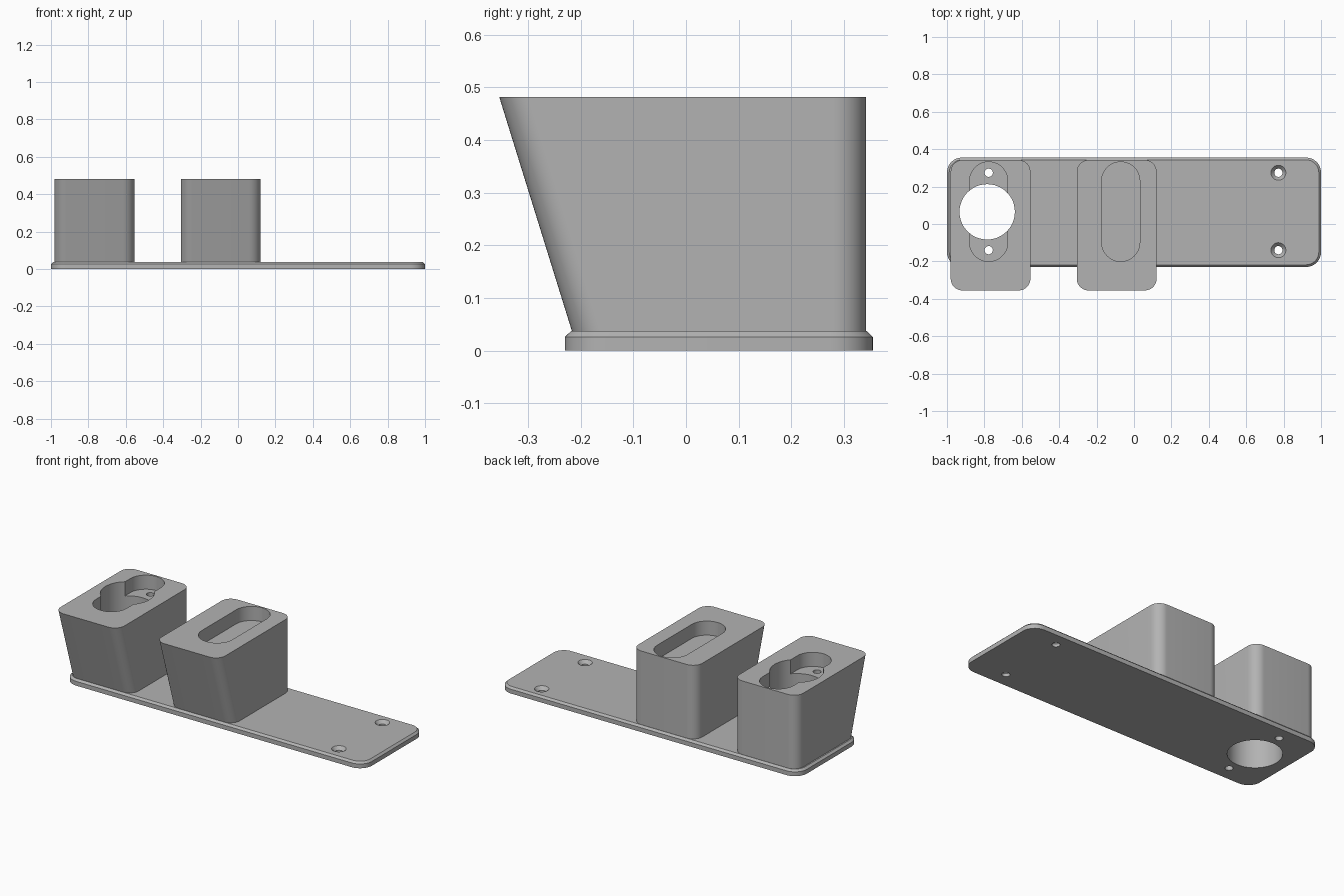
import bpy, bmesh
from math import cos, sin, pi

cube = bpy.data.objects.get("Cube")
if cube:
    bpy.data.objects.remove(cube, do_unlink=True)

grey = bpy.data.materials.new("plain grey")
grey.use_nodes = True
grey.diffuse_color = (0.45, 0.45, 0.45, 1)
grey.node_tree.nodes["Principled BSDF"].inputs["Base Color"].default_value = grey.diffuse_color

PLATE_TOP = 0.0375
BLOCK_TOP = 0.482
FLOOR = BLOCK_TOP - 0.085


def rounded_loop(x0, x1, y0, y1, r, z, steps=12):
    """Rounded rectangle as a ring of points."""
    centres = [(x1 - r, y1 - r), (x0 + r, y1 - r), (x0 + r, y0 + r), (x1 - r, y0 + r)]
    pts = []
    for q, (cx, cy) in enumerate(centres):
        for i in range(steps + 1):
            a = (q + i / steps) * pi / 2
            pts.append((cx + r * cos(a), cy + r * sin(a), z))
    return pts


def loft(name, loops):
    """Closed solid through a stack of matching rings."""
    bm = bmesh.new()
    rings = [[bm.verts.new(p) for p in loop] for loop in loops]
    n = len(rings[0])
    for low, high in zip(rings, rings[1:]):
        for i in range(n):
            j = (i + 1) % n
            bm.faces.new((low[i], low[j], high[j], high[i]))
    bm.faces.new(rings[0][::-1])
    bm.faces.new(rings[-1])
    bmesh.ops.remove_doubles(bm, verts=bm.verts, dist=1e-5)
    bmesh.ops.recalc_face_normals(bm, faces=bm.faces)
    mesh = bpy.data.meshes.new(name)
    bm.to_mesh(mesh)
    bm.free()
    mesh.materials.append(grey)
    obj = bpy.data.objects.new(name, mesh)
    bpy.context.collection.objects.link(obj)
    return obj


def round_cutter(name, x, y, profile):
    """Turned cutter from (radius, height) pairs."""
    loops = [[(x + r * cos(i * pi / 24), y + r * sin(i * pi / 24), z) for i in range(48)]
             for r, z in profile]
    return loft(name, loops)


def finish(obj, cutters):
    bpy.ops.object.select_all(action='DESELECT')
    bpy.context.view_layer.objects.active = obj
    obj.select_set(True)
    for cutter in cutters:
        cutter.hide_render = True
        mod = obj.modifiers.new("cut", 'BOOLEAN')
        mod.operation, mod.solver, mod.object = 'DIFFERENCE', 'EXACT', cutter
        bpy.ops.object.modifier_apply(modifier=mod.name)
    bpy.ops.object.shade_smooth_by_angle(angle=pi / 6)


# Base plate with a chamfered top edge
plate = loft("base_plate", [
    rounded_loop(-1, 1, -0.23, 0.355, 0.08, 0),
    rounded_loop(-1, 1, -0.23, 0.355, 0.08, 0.026),
    rounded_loop(-0.988, 0.988, -0.218, 0.343, 0.068, PLATE_TOP)])


# Holder blocks, leaning out at the front
def block(name, x):
    return loft(name, [
        rounded_loop(x - 0.213, x + 0.213, -0.217, 0.342, 0.062, PLATE_TOP),
        rounded_loop(x - 0.213, x + 0.213, -0.355, 0.342, 0.062, BLOCK_TOP)])


def slot(name, x):
    return loft(name, [rounded_loop(x - 0.102, x + 0.102, -0.2, 0.332, 0.1019, z)
                       for z in (FLOOR, 0.6)])


END_X, MID_X = -0.767, -0.0925
end_block = block("end_holder_block", END_X)
middle_block = block("middle_holder_block", MID_X)

# Cutters: slots, large bore, screw holes
end_slot = slot("end_slot_cutter", -0.777)
middle_slot = slot("middle_slot_cutter", -0.071)
bore = round_cutter("bore_cutter", -0.785, 0.065, [(0.148, -0.1), (0.148, 0.6)])
end_holes, plate_holes = [], []
for y in (-0.14, 0.274):
    end_holes.append(round_cutter("end_screw_cutter", -0.777, y, [(0.022, -0.1), (0.022, 0.6)]))
    plate_holes.append(round_cutter("plate_screw_cutter", 0.772, y, [
        (0.022, -0.1), (0.022, 0.018), (0.04, PLATE_TOP), (0.04, 0.1)]))

finish(plate, [bore] + end_holes + plate_holes)
finish(end_block, [end_slot, bore] + end_holes)
finish(middle_block, [middle_slot])
for cutter in [end_slot, middle_slot, bore] + end_holes + plate_holes:
    bpy.data.objects.remove(cutter, do_unlink=True)
